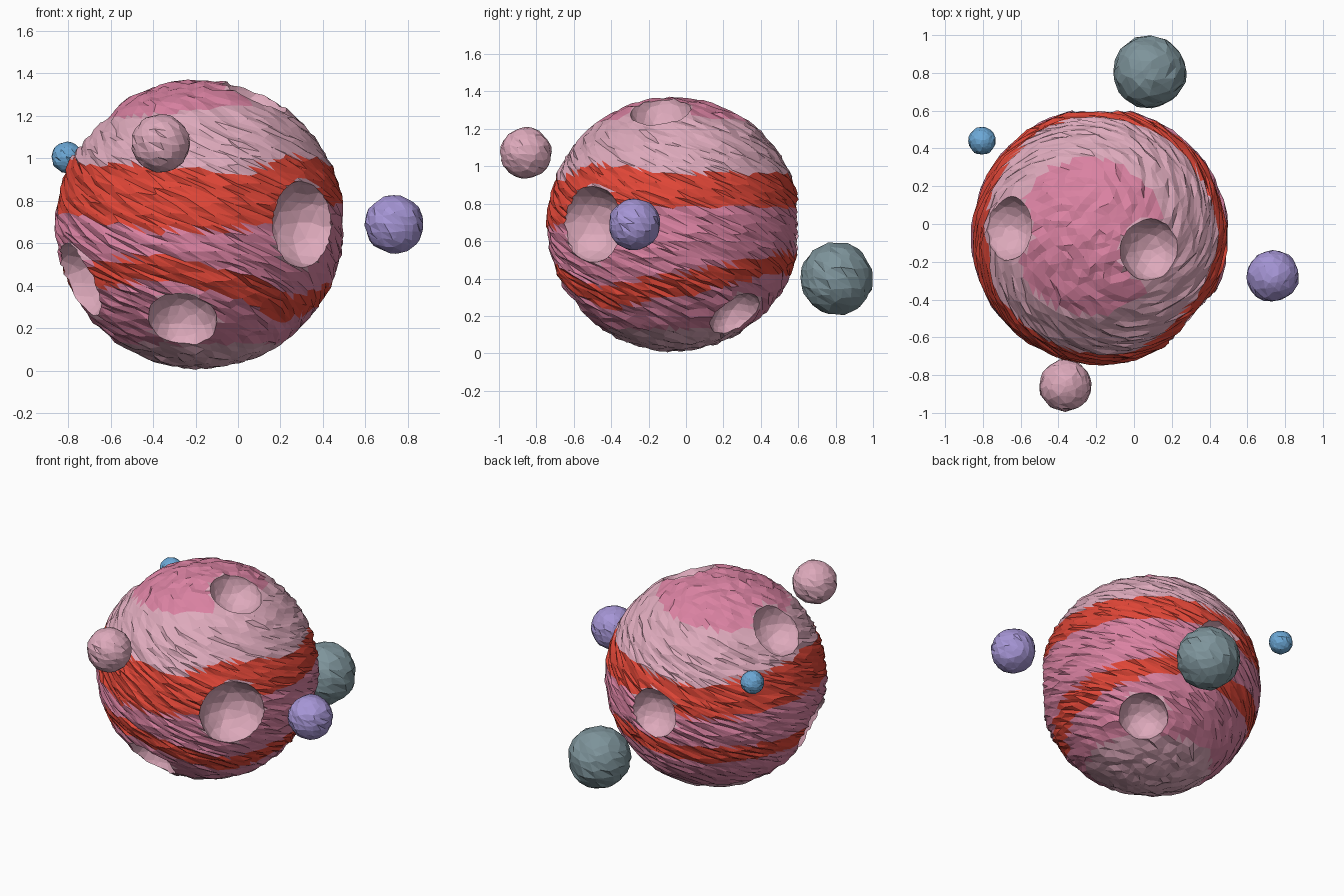
import bpy, bmesh, math, random
from mathutils import Vector, Matrix

if "Cube" in bpy.data.objects:
    bpy.data.objects.remove(bpy.data.objects["Cube"])

random.seed(4)
CENTRE = Vector((-0.18, -0.065, 0.69))
RADIUS = 0.677


def material(name, r, g, b):
    lin = [((c / 255 + 0.055) / 1.055) ** 2.4 for c in (r, g, b)]
    m = bpy.data.materials.new(name)
    m.diffuse_color = (*lin, 1)
    m.use_nodes = True
    m.node_tree.nodes["Principled BSDF"].inputs["Base Color"].default_value = m.diffuse_color
    return m


PALE = material("pale pink", 222, 170, 188)
PINK = material("rose pink", 218, 130, 162)
RED = material("red", 224, 70, 55)
GREY = material("slate grey", 126, 148, 155)
PURPLE = material("lavender", 166, 150, 214)
BLUE = material("sky blue", 108, 168, 214)


def add_rock(bm, centre, radius, subdiv, rough, twist):
    """Icosphere twisted about z and jittered, giving slanted, chipped facets."""
    verts = bmesh.ops.create_icosphere(bm, subdivisions=subdiv, radius=1)["verts"]
    step = 1.1 / 2 ** (subdiv - 1)
    for v in verts:
        jitter = Vector([random.uniform(-1, 1) for _ in range(3)]) * step * 0.25
        d = (v.co + jitter).normalized()
        d = Matrix.Rotation(-twist * d.z, 3, 'Z') @ d
        v.co = centre + d * radius * (1 + random.uniform(-rough, rough))


def finish(name, bm, mats):
    me = bpy.data.meshes.new(name)
    bm.to_mesh(me)
    bm.free()
    for m in mats:
        me.materials.append(m)
    ob = bpy.data.objects.new(name, me)
    bpy.context.collection.objects.link(ob)
    return ob


# Planet body
bm = bmesh.new()
add_rock(bm, CENTRE, RADIUS, 5, 0.014, 2.0)
planet = finish("planet", bm, [PALE, PINK, RED])

# Crater bowls: direction from the planet centre, rim radius
CRATERS = [
    ((0.48, -0.43, 0.00), 0.205),
    ((-0.08, -0.47, -0.44), 0.165),
    ((-0.56, -0.20, -0.26), 0.19),
    ((0.255, -0.07, 0.59), 0.165),
    ((-0.47, 0.04, 0.44), 0.17),
    ((0.316, 0.32, -0.47), 0.15),
    ((0.00, 0.65, 0.00), 0.16),
]
bowls = []
bm = bmesh.new()
for direction, rim in CRATERS:
    lift = 0.25 * rim
    dist = math.sqrt(RADIUS ** 2 - rim ** 2) + lift
    pos = CENTRE + Vector(direction).normalized() * dist
    r = math.hypot(rim, lift)
    bowls.append((pos, r))
    add_rock(bm, pos, r, 3, 0.02, 0)
cutter = finish("crater_cutter", bm, [PALE])
cutter.hide_render = True

mod = planet.modifiers.new("craters", 'BOOLEAN')
mod.operation = 'DIFFERENCE'
mod.solver = 'EXACT'
mod.object = cutter
bpy.context.view_layer.objects.active = planet
planet.select_set(True)
bpy.ops.object.modifier_apply(modifier=mod.name)
bpy.data.objects.remove(cutter)

# Colour bands: wavy borders as (azimuth in degrees, height)
UPPER_TOP = [(-180, 1.0), (-150, .97), (-108, .97), (-72, .93), (-42, 1.01), (0, .96), (60, .97), (115, .91), (180, 1.0)]
UPPER_LOW = [(-180, .76), (-150, .73), (-108, .66), (-72, .66), (-42, .77), (0, .78), (60, .79), (115, .70), (180, .76)]
LOWER_MID = [(-180, .45), (-150, .43), (-108, .49), (-72, .40), (-42, .29), (4, .37), (62, .49), (115, .44), (180, .45)]


def border(points, a):
    for (a0, z0), (a1, z1) in zip(points, points[1:]):
        if a <= a1:
            return z0 + (z1 - z0) * (a - a0) / (a1 - a0)
    return points[-1][1]


def band(c):
    if any((c - p).length < r * 1.03 for p, r in bowls):
        return 0
    d = c - CENTRE
    a = math.degrees(math.atan2(d.y, d.x))
    if c.z > 1.23 + 0.1 * d.x:
        return 1
    if c.z > border(UPPER_TOP, a):
        return 0
    if c.z > border(UPPER_LOW, a):
        return 2
    if abs(c.z - border(LOWER_MID, a)) < 0.06:
        return 2
    return 1 if c.z > 0.13 else 0


for p in planet.data.polygons:
    p.material_index = band(p.center)
    p.use_smooth = False

# Moons
for name, pos, r, mat in [
    ("pink_moon", (-0.365, -0.855, 1.07), 0.138, PALE),
    ("purple_moon", (0.735, -0.275, 0.69), 0.138, PURPLE),
    ("grey_moon", (0.085, 0.805, 0.40), 0.194, GREY),
    ("blue_moon", (-0.805, 0.44, 1.005), 0.073, BLUE),
]:
    bm = bmesh.new()
    add_rock(bm, Vector(pos), r, 3, 0.03, 1.0)
    finish(name, bm, [mat])
